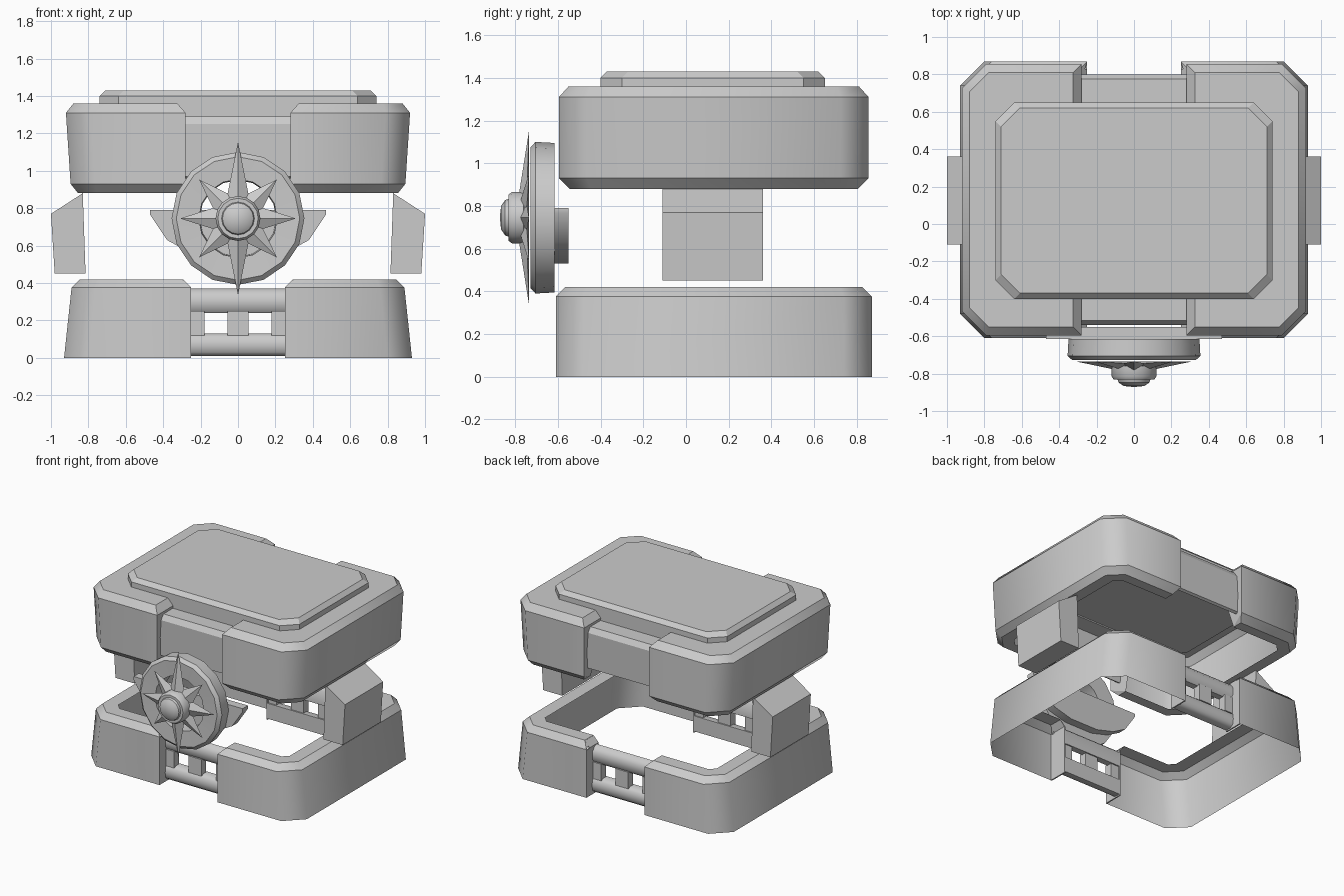
import bpy, bmesh, math

if "Cube" in bpy.data.objects:
    bpy.data.objects.remove(bpy.data.objects["Cube"])

YC = 0.13  # middle of the box body in y


def make(name, verts, faces, mirror_x=False, mirror_y=False, smooth=None):
    me = bpy.data.meshes.new(name)
    me.from_pydata(verts, [], faces)
    bm = bmesh.new()
    bm.from_mesh(me)
    bmesh.ops.remove_doubles(bm, verts=bm.verts, dist=1e-5)
    for axis, centre, on in ((0, 0, mirror_x), (1, YC, mirror_y)):
        if on:
            geo = bmesh.ops.duplicate(bm, geom=bm.verts[:] + bm.edges[:] + bm.faces[:])["geom"]
            for v in geo:
                if isinstance(v, bmesh.types.BMVert):
                    v.co[axis] = 2 * centre - v.co[axis]
    bmesh.ops.recalc_face_normals(bm, faces=bm.faces)
    bm.to_mesh(me)
    bm.free()
    ob = bpy.data.objects.new(name, me)
    bpy.context.collection.objects.link(ob)
    if smooth:
        bpy.ops.object.select_all(action='DESELECT')
        ob.select_set(True)
        bpy.context.view_layer.objects.active = ob
        bpy.ops.object.shade_smooth_by_angle(angle=math.radians(smooth))
    return ob


def prism(name, pts, a, b, axis, **kw):
    """Extrude a 2D outline from a to b along axis 0 (pts = y,z) or 1 (pts = x,z)."""
    n = len(pts)
    verts = [(h, p, q) if axis == 0 else (p, h, q) for h in (a, b) for p, q in pts]
    faces = [(i, (i + 1) % n, n + (i + 1) % n, n + i) for i in range(n)]
    faces += [tuple(range(n)), tuple(range(n, 2 * n))]
    return make(name, verts, faces, **kw)


def box(name, x0, x1, y0, y1, z0, z1, **kw):
    return prism(name, [(x0, z0), (x1, z0), (x1, z1), (x0, z1)], y0, y1, 1, **kw)


def c_shell(name, profile, caps, end_x, y0, y1, c):
    """Sweep profile rows (inset, z, end setback, half width) round a C plan, then mirror."""
    verts, faces = [], []
    for d, z, e, xo in profile:
        k = c + 0.414 * d
        verts += [(end_x + e, y0 + d, z), (xo - k, y0 + d, z), (xo - d, y0 + k, z),
                  (xo - d, y1 - k, z), (xo - k, y1 - d, z), (end_x + e, y1 - d, z)]
    for r in range(len(profile) - 1):
        for i in range(5):
            a = r * 6 + i
            faces.append((a, a + 1, a + 7, a + 6))
    for cap in caps:
        faces += [tuple(r * 6 + i for r in cap) for i in (0, 5)]
    me = make(name, verts, faces, mirror_x=True).data
    # soft vertical corners, crisp bevel lines and ends
    me.shade_smooth()
    for ed in me.edges:
        p, q = (me.vertices[i].co for i in ed.vertices)
        ed.use_edge_sharp = abs(p.z - q.z) < 1e-4 or abs(p.x) < end_x + .06


def lathe(name, profile, n, centre, closed=False, smooth=35):
    """Turn (radius, y) points round a y axis."""
    m = len(profile)
    verts = [(centre[0] + r * math.sin(2 * math.pi * i / n), y,
              centre[1] + r * math.cos(2 * math.pi * i / n))
             for i in range(n) for r, y in profile]
    faces = [(i * m + j, i * m + (j + 1) % m, (i + 1) % n * m + (j + 1) % m, (i + 1) % n * m + j)
             for i in range(n) for j in range(m if closed else m - 1)]
    return make(name, verts, faces, smooth=smooth)


# Base halves: hollow walls with a flange on top, closed at the ends
c_shell("base_shell",
        [(0, 0, 0, .93), (0, .375, 0, .89), (.045, .42, .045, .89), (.15, .42, .045, .89)],
        [(1, 2, 3)], .25, -.61, .87, .13)
prism("base_end_plates", [(.25, 0), (.26, 0), (.26, .375), (.297, .418), (.292, .418), (.25, .375)],
      -.57, -.46, 1, mirror_x=True, mirror_y=True)
box("base_end_edges", .25, .26, -.61, -.57, 0, .37, mirror_x=True, mirror_y=True)

# Grilles between the base halves, front and back
prism("grille_top_rail", [(-.51, .24), (-.535, .27), (-.535, .33), (-.51, .362), (-.48, .37),
                          (-.46, .35), (-.46, .24)],
      -.25, .25, 0, mirror_y=True, smooth=50)
prism("grille_bottom_rail", [(-.51, .01), (-.535, .03), (-.54, .07), (-.535, .11), (-.51, .13),
                             (-.46, .13), (-.46, .01)],
      -.25, .25, 0, mirror_y=True, smooth=50)
box("grille_side_posts", .18, .25, -.53, -.47, .12, .25, mirror_x=True, mirror_y=True)
box("grille_middle_post", -.055, .055, -.53, -.47, .12, .25, mirror_y=True)

# Lid halves: lower lip, flared wall and bevelled top
c_shell("lid_shell",
        [(.13, .88, .035, .895), (.05, .88, .035, .905), (0, .93, 0, .895),
         (0, 1.31, 0, .92), (.045, 1.36, .045, .925), (.26, 1.36, .045, .925), (.26, 1.31, 0, .92)],
        [(0, 2, 3, 6), (0, 1, 2), (3, 4, 5, 6)], .28, -.595, .855, .13)

# Recessed strips between the lid halves
prism("lid_centre_panel", [(-.51, .96), (-.53, .97), (-.54, 1.25), (-.515, 1.29),
                           (-.38, 1.29), (-.38, 1.27), (-.50, 1.26)],
      -.30, .30, 0, mirror_y=True)

# Raised top plate with cut corners
verts, faces = [], []
for d, z in ((0, 1.28), (0, 1.40), (.03, 1.43)):
    x, y, k = .74 - d, .525 - d, .10
    verts += [(px, py + .125, z) for px, py in
              ((-x + k, -y), (x - k, -y), (x, -y + k), (x, y - k),
               (x - k, y), (-x + k, y), (-x, y - k), (-x, -y + k))]
for r in (0, 8):
    faces += [(r + i, r + (i + 1) % 8, r + 8 + (i + 1) % 8, r + 8 + i) for i in range(8)]
faces += [tuple(range(8)), tuple(range(16, 24))]
make("top_plate", verts, faces)

# Side blocks between base and lid
prism("side_block", [(.815, .45), (.98, .45), (1.0, .77), (.83, .88)], -.11, .36, 1, mirror_x=True)

# Winged bracket behind the compass
half = [(.47, .79), (.47, .765), (.38, .63), (.27, .57), (.12, .53)]
prism("compass_bracket", half + [(-x, z) for x, z in reversed(half)], -.615, -.55, 1, smooth=35)

# Compass ring and hub
MID = (0, .745)
lathe("compass_ring", [(.35, -.615), (.355, -.705), (.33, -.728), (.21, -.722), (.205, -.615)],
      16, MID, closed=True)
lathe("compass_hub", [(0, -.74), (.12, -.76), (.12, -.815), (.108, -.832), (.088, -.832),
                      (.083, -.847), (.055, -.866), (0, -.872)], 16, MID)

# Eight-pointed star with raised ridges
verts = [(0, -.80, MID[1]), (0, -.735, MID[1])]
for i in range(16):
    r = .145 if i % 2 else (.41, .295, .31, .295)[i // 2 % 4]
    a = math.pi * i / 8
    verts.append((r * math.sin(a), -.745 if i % 2 else -.735, MID[1] + r * math.cos(a)))
faces = [(c, 2 + i, 2 + (i + 1) % 16) for c in (0, 1) for i in range(16)]
make("compass_star", verts, faces)
